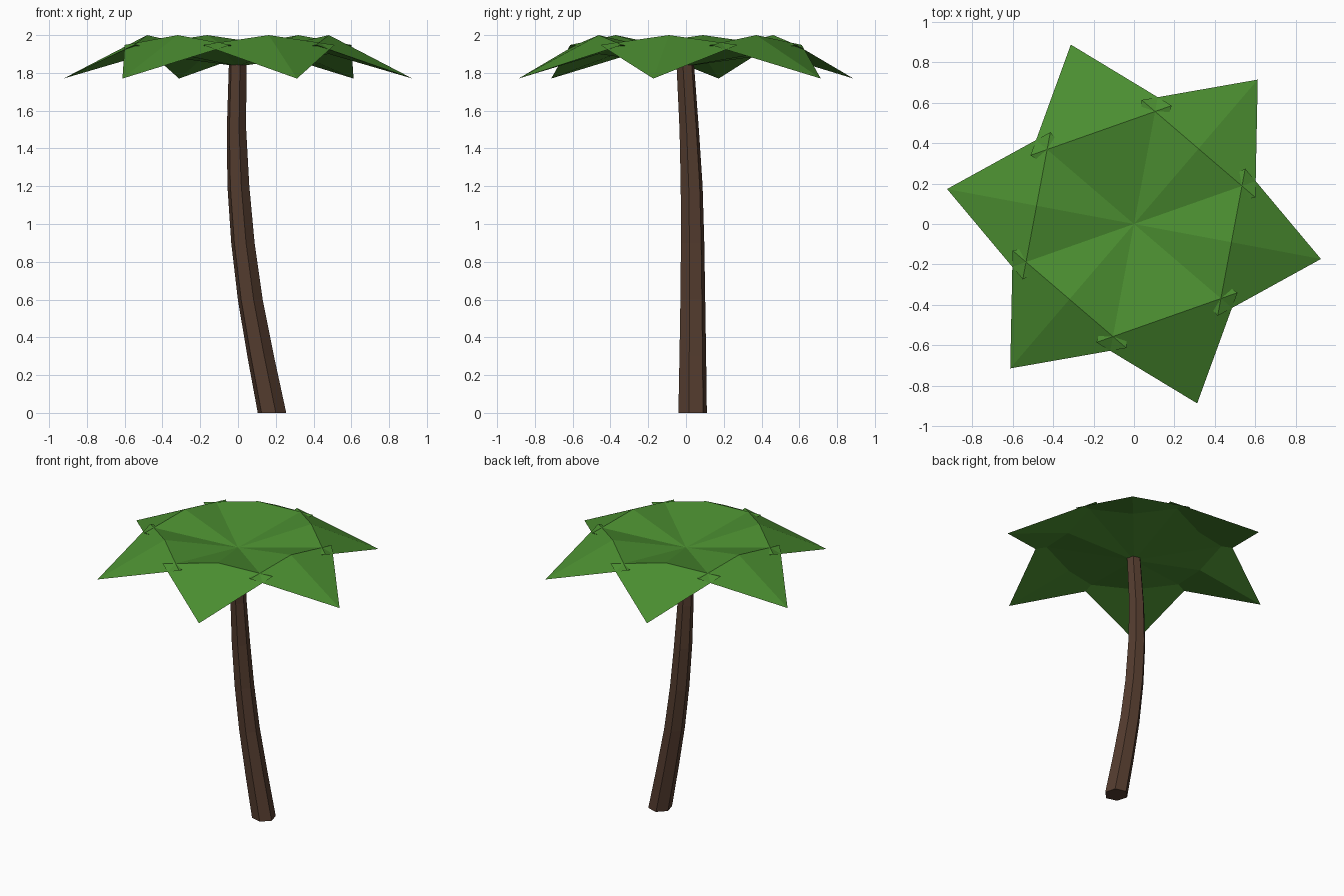
import bpy, bmesh
from math import cos, sin, radians
from mathutils import Matrix

if "Cube" in bpy.data.objects:
    bpy.data.objects.remove(bpy.data.objects["Cube"])


def make_material(name, rgb):
    mat = bpy.data.materials.new(name)
    mat.use_nodes = True
    mat.diffuse_color = (*rgb, 1)
    bsdf = mat.node_tree.nodes["Principled BSDF"]
    bsdf.inputs["Base Color"].default_value = (*rgb, 1)
    bsdf.inputs["Roughness"].default_value = 0.9
    return mat


def finish(name, bm, mat):
    bmesh.ops.recalc_face_normals(bm, faces=bm.faces)
    mesh = bpy.data.meshes.new(name)
    bm.to_mesh(mesh)
    bm.free()
    mesh.materials.append(mat)
    obj = bpy.data.objects.new(name, mesh)
    bpy.context.collection.objects.link(obj)
    return obj


leaf_green = make_material("leaf green", (0.07, 0.27, 0.03))
bark_brown = make_material("bark brown", (0.088, 0.045, 0.028))

# Trunk: six-sided rings (x, y, z, radius) lofted along a gentle bend
rings = [(0.18, 0.035, 0, 0.078), (0.12, 0.036, 0.3, 0.073),
         (0.065, 0.036, 0.6, 0.068), (0.026, 0.035, 0.9, 0.064),
         (0.002, 0.030, 1.2, 0.060), (-0.008, 0.017, 1.5, 0.053),
         (-0.002, -0.004, 1.845, 0.048)]
SIDES = 6
bm = bmesh.new()
loops = []
for x, y, z, r in rings:
    angles = [radians(-15 + 360 / SIDES * i) for i in range(SIDES)]
    loops.append([bm.verts.new((x + r * cos(a), y + r * sin(a), z)) for a in angles])
for low, high in zip(loops, loops[1:]):
    for i in range(SIDES):
        j = (i + 1) % SIDES
        bm.faces.new((low[i], low[j], high[j], high[i]))
bm.faces.new(loops[0][::-1])
bm.faces.new(loops[-1])
finish("trunk", bm, bark_brown)


def make_leaf(index):
    """A folded kite: shared tip and corners, raised crease above and below."""
    bm = bmesh.new()
    v = bm.verts.new
    tip = v((0.94, 0, 1.77))
    left, right = v((0.49, 0.37, 1.948)), v((0.49, -0.37, 1.948))
    root_top, root_low = v((0, 0, 1.89)), v((0, 0, 1.835))
    crease_top, crease_low = v((0.49, 0, 2)), v((0.49, 0, 1.90))
    for corner in (left, right):
        for root, crease in ((root_top, crease_top), (root_low, crease_low)):
            bm.faces.new((root, crease, corner))
            bm.faces.new((crease, tip, corner))
        bm.faces.new((root_top, root_low, corner))
    turn = Matrix.Rotation(radians(-10.6 + 60 * index), 4, "Z")
    bmesh.ops.transform(bm, matrix=turn, verts=bm.verts)
    finish(f"leaf_{index + 1}", bm, leaf_green)


# Crown of overlapping leaves
for k in range(6):
    make_leaf(k)
